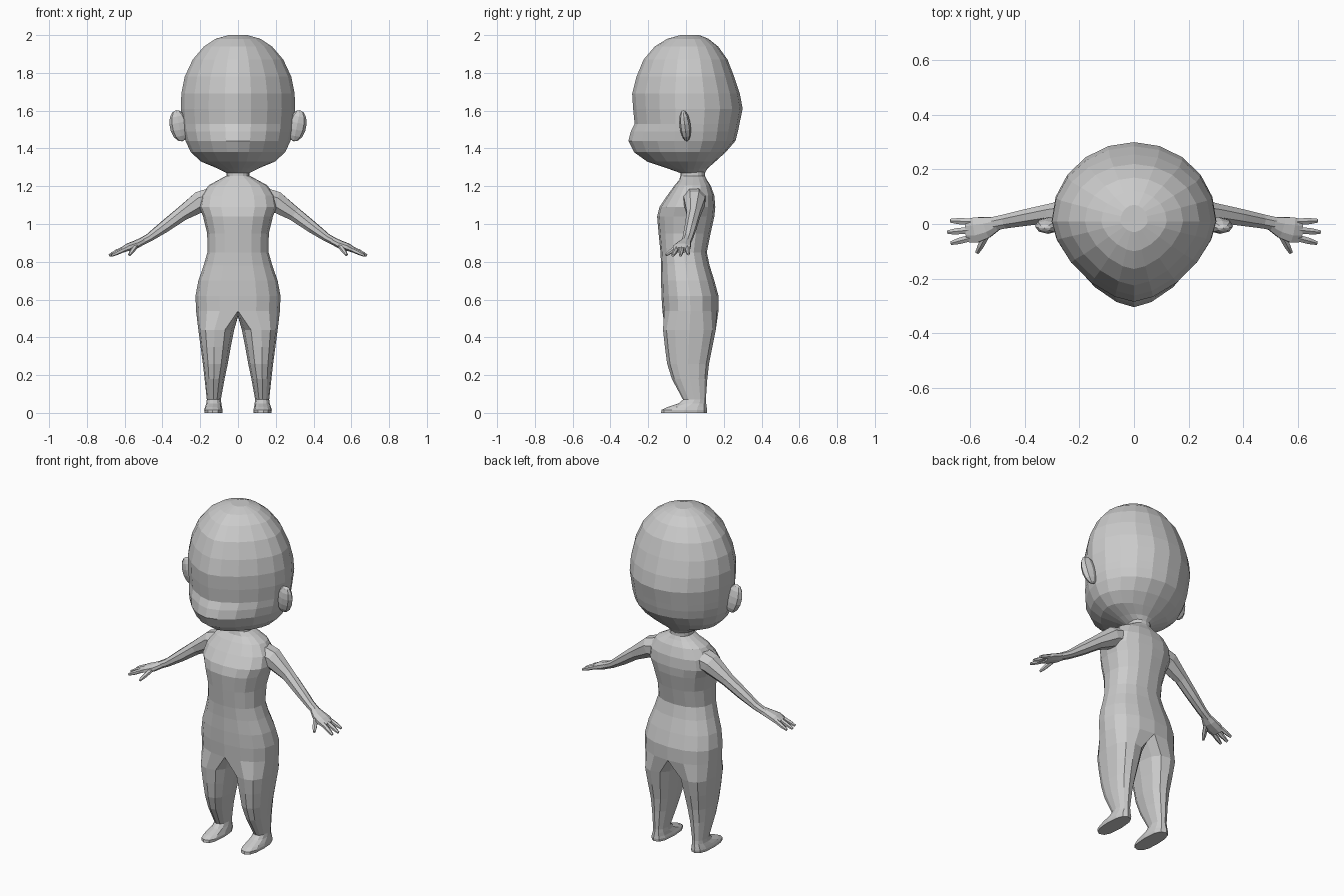
import bpy, bmesh, math
from mathutils import Vector, Matrix

cube = bpy.data.objects.get("Cube")
if cube:
    bpy.data.objects.remove(cube, do_unlink=True)

GREY = (0.6, 0.6, 0.6, 1.0)
mat = bpy.data.materials.new("clay grey")
mat.use_nodes = True
mat.diffuse_color = GREY
bsdf = mat.node_tree.nodes["Principled BSDF"]
bsdf.inputs["Base Color"].default_value = GREY
bsdf.inputs["Roughness"].default_value = 0.7


def finish(name, bm, mirror=False):
    """Turn the bmesh into a flat shaded object, optionally mirrored in x."""
    bmesh.ops.recalc_face_normals(bm, faces=bm.faces[:])
    mesh = bpy.data.meshes.new(name)
    bm.to_mesh(mesh)
    bm.free()
    mesh.materials.append(mat)
    obj = bpy.data.objects.new(name, mesh)
    bpy.context.collection.objects.link(obj)
    if mirror:
        obj.modifiers.new("mirror", 'MIRROR').use_clip = False
    return obj


def power(v, n):
    return math.copysign(abs(v) ** (2 / n), v)


def level_ring(bm, z, cx, w, front, back, angles, nf=2.0, nb=2.0, cy=None):
    """Horizontal ring with its own front and back depth and squareness."""
    cy = (front + back) / 2 if cy is None else cy
    ring = []
    for a in angles:
        c, s = math.cos(math.radians(a)), math.sin(math.radians(a))
        n = nb if s > 0 else nf
        depth = back - cy if s > 0 else cy - front
        ring.append(bm.verts.new((cx + w * power(c, n), cy + depth * power(s, n), z)))
    return ring


def bridge(bm, a, b):
    n = len(a)
    for i in range(n):
        bm.faces.new((a[i], a[(i + 1) % n], b[(i + 1) % n], b[i]))


def skin(bm, rings):
    for a, b in zip(rings, rings[1:]):
        bridge(bm, a, b)


def tube(bm, stations, sides):
    """Tube along (centre, half width, half height) stations, capped."""
    pts = [Vector(s[0]) for s in stations]
    rings = []
    for i, (_, wide, high) in enumerate(stations):
        along = (pts[min(i + 1, len(pts) - 1)] - pts[max(i - 1, 0)]).normalized()
        side = Vector((0, 0, 1)).cross(along).normalized()
        up = along.cross(side)
        ring = []
        for k in range(sides):
            a = math.tau * (k + 0.5) / sides
            ring.append(bm.verts.new(pts[i] + side * wide * math.cos(a) + up * high * math.sin(a)))
        rings.append(ring)
    skin(bm, rings)
    bm.faces.new(rings[0])
    bm.faces.new(rings[-1])


# Head: z, half width, front, back
bm = bmesh.new()
turn = [i * 18 for i in range(20)]
head = [(2.0, .05, -.03, .07), (1.98, .12, -.10, .12), (1.94, .18, -.165, .17),
        (1.87, .24, -.225, .22), (1.78, .282, -.262, .255), (1.69, .3, -.285, .285),
        (1.61, .302, -.28, .3), (1.53, .295, -.272, .283), (1.49, .29, -.292, .275),
        (1.44, .278, -.305, .262), (1.38, .25, -.275, .21), (1.33, .195, -.205, .155),
        (1.295, .11, -.1, .115), (1.27, .06, -.03, .1)]
rings = [level_ring(bm, z, 0, w, f, b, turn, nf=1.6, cy=.01) for z, w, f, b in head]
skin(bm, rings)
bm.faces.new(rings[0])
bm.faces.new(rings[-1])
finish("head", bm)

# Ears
bm = bmesh.new()
place = Matrix.Translation((.312, -.005, 1.52)) @ Matrix.Rotation(.2, 4, 'Y') @ Matrix.Rotation(.12, 4, 'X')
bmesh.ops.create_uvsphere(bm, u_segments=8, v_segments=7, radius=1,
                          matrix=place @ Matrix.Diagonal((.05, .03, .085, 1)))
finish("ear", bm, mirror=True)

# Torso: z, half width, front, back
bm = bmesh.new()
turn = [90 - i * 22.5 for i in range(16)]
torso = [(1.3, .06, -.03, .1), (1.255, .062, -.03, .1), (1.235, .1, -.035, .11),
         (1.205, .155, -.06, .13), (1.15, .195, -.1, .15), (1.09, .205, -.14, .155),
         (1.04, .185, -.153, .15), (.95, .163, -.145, .13), (.85, .162, -.135, .11),
         (.78, .182, -.132, .125), (.7, .21, -.132, .15), (.62, .225, -.13, .172),
         (.54, .222, -.125, .172)]
rings = [level_ring(bm, z, 0, w, f, b, turn, 2.3, 2.3) for z, w, f, b in torso]
skin(bm, rings)
bm.faces.new(rings[0])
hip = rings[-1]

# Crotch seam divides the hip ring into two legs
seam = [bm.verts.new((0, y, z)) for y, z in ((-.07, .52), (.02, .51), (.11, .52))]
leg_turn = [115 - i * 28.75 for i in range(9)] + [-145, -180, -215]
# Leg and foot: z, centre x, half width, front, back, squareness
legs = [(.44, .115, .095, -.122, .158, 2.4), (.35, .118, .08, -.112, .14, 2.4),
        (.26, .12, .066, -.1, .122, 2.3), (.18, .124, .053, -.075, .113, 2.2),
        (.07, .128, .037, -.016, .105, 2.2), (.05, .128, .04, -.04, .107, 2.2),
        (.03, .13, .045, -.1, .11, 2.4), (.016, .13, .049, -.13, .112, 2.5),
        (0, .13, .047, -.132, .11, 2.5)]
for side in (1, -1):
    outer = [hip[(side * i) % 16] for i in range(9)]
    chain = [outer + seam]
    for z, cx, w, f, b, n in legs:
        ring = level_ring(bm, z, cx, w, f, b, leg_turn, n, n)
        for v in ring:
            v.co.x *= side
        chain.append(ring)
    skin(bm, chain)
    bm.faces.new(chain[-1])
finish("torso_and_legs", bm)

# Arms
bm = bmesh.new()
tube(bm, [((.11, .04, 1.14), .07, .065), ((.2, .045, 1.118), .06, .06),
          ((.3, .04, 1.052), .038, .04), ((.39, .025, .985), .033, .033),
          ((.47, .01, .928), .028, .023), ((.52, .0, .902), .027, .02)], 8)
finish("arm", bm, mirror=True)

# Hands
bm = bmesh.new()
tube(bm, [((.5, .003, .912), .026, .02), ((.54, -.012, .892), .042, .022),
          ((.58, -.022, .878), .05, .021), ((.612, -.025, .862), .045, .015)], 8)
finish("palm", bm, mirror=True)

# Fingers and thumb
bm = bmesh.new()
digits = [((.595, .008, .874), (.672, .012, .84)), ((.6, -.022, .872), (.682, -.03, .833)),
          ((.595, -.05, .87), (.67, -.07, .833)), ((.54, -.04, .885), (.575, -.105, .836))]
for root, tip in digits:
    a, b = Vector(root), Vector(tip)
    tube(bm, [(a, .014, .013), (a.lerp(b, .6), .013, .012), (b, .008, .007)], 6)
finish("fingers", bm, mirror=True)
